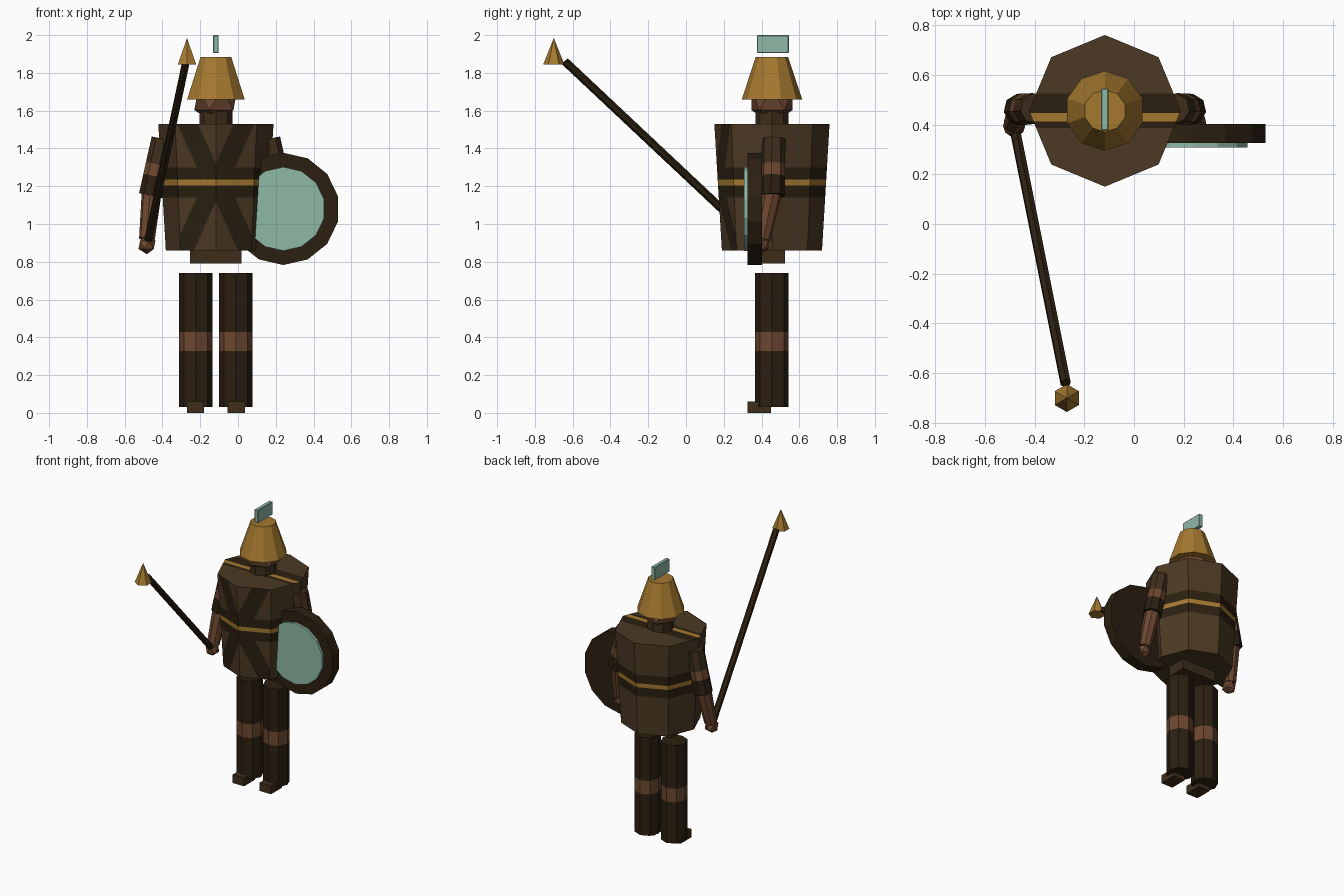
import bpy, bmesh
from mathutils import Vector, Matrix

old = bpy.data.objects.get("Cube")
if old:
    bpy.data.objects.remove(old, do_unlink=True)

CX, CY = -0.117, 0.455   # body axis


def material(name, code):
    def linear(pair):
        c = int(pair, 16) / 255
        return c / 12.92 if c < 0.04045 else ((c + 0.055) / 1.055) ** 2.4
    rgba = [linear(code[i:i + 2]) for i in (0, 2, 4)] + [1]
    m = bpy.data.materials.new(name)
    m.use_nodes = True
    m.diffuse_color = rgba
    shader = m.node_tree.nodes["Principled BSDF"]
    shader.inputs["Base Color"].default_value = rgba
    shader.inputs["Roughness"].default_value = 0.8
    return m


DARK = material("dark_leather", "2B1F10")
BROWN = material("brown_leather", "4C3923")
SLEEVE = material("worn_leather", "3E2D1B")
SKIN = material("skin", "6C4730")
GOLD = material("gold", "A5792F")
TEAL = material("pale_teal", "8FB8A6")


def finish(name, bm, mats):
    bmesh.ops.recalc_face_normals(bm, faces=bm.faces)
    mesh = bpy.data.meshes.new(name)
    bm.to_mesh(mesh)
    bm.free()
    for m in mats:
        mesh.materials.append(m)
    ob = bpy.data.objects.new(name, mesh)
    bpy.context.collection.objects.link(ob)
    return ob


def cut(bm, point, normal, test=lambda f: True):
    faces = [f for f in bm.faces if test(f)]
    edges = {e for f in faces for e in f.edges}
    verts = {v for f in faces for v in f.verts}
    bmesh.ops.bisect_plane(bm, geom=list(verts) + list(edges) + faces, dist=1e-5,
                           plane_co=point, plane_no=normal)


def rod(name, start, end, r1, r2, sides, mats, bands=()):
    """Tapered prism between two points; bands = (fraction where it starts, slot)."""
    start, end = Vector(start), Vector(end)
    axis = end - start
    turn = Vector((0, 0, 1)).rotation_difference(axis.normalized())
    bm = bmesh.new()
    bmesh.ops.create_cone(bm, cap_ends=True, segments=sides, radius1=r1, radius2=r2,
                          depth=axis.length,
                          matrix=Matrix.Translation((start + end) / 2) @ turn.to_matrix().to_4x4())
    for at, slot in bands:
        cut(bm, start + axis * at, axis)
    for f in bm.faces:
        t = (f.calc_center_median() - start).dot(axis) / axis.length_squared
        for at, slot in bands:
            if t > at:
                f.material_index = slot
    return finish(name, bm, mats)


def box(name, low, high, mat, bevel=0):
    low, high = Vector(low), Vector(high)
    bm = bmesh.new()
    bmesh.ops.create_cube(bm, size=1, matrix=Matrix.Translation((low + high) / 2)
                          @ Matrix.Diagonal((high - low).to_4d()))
    if bevel:
        bmesh.ops.bevel(bm, geom=bm.edges[:], offset=bevel, segments=1, affect='EDGES')
    return finish(name, bm, [mat])


def ball(name, centre, radius, mat):
    bm = bmesh.new()
    bmesh.ops.create_icosphere(bm, subdivisions=1, radius=radius,
                               matrix=Matrix.Translation(centre))
    return finish(name, bm, [mat])


# Torso: octagonal tunic with belt, crossed front straps and shoulder stripe
LOW, HIGH, MID = 0.86, 1.53, 1.22
BELT, TRIM = 0.08, 0.015
bm = bmesh.new()
bmesh.ops.create_cone(bm, cap_ends=True, segments=8, radius1=0.265, radius2=0.305,
                      depth=HIGH - LOW, matrix=Matrix.Translation((CX, CY, (LOW + HIGH) / 2)))
bm.normal_update()


def is_top(f):
    return f.normal.z > 0.9


def is_front(f):
    return f.normal.y < -0.6


def is_side(f):
    return abs(f.normal.z) < 0.5


for h in (-BELT, -TRIM, TRIM, BELT):
    cut(bm, (0, 0, MID + h), (0, 0, 1), is_side)
for y in (0.385, 0.412, 0.447, 0.525):
    cut(bm, (0, y, 0), (0, 1, 0), is_top)
SLOPE, INNER, OUTER = 0.45, -0.045, 0.065   # strap edges: distance = edge + slope * height
for side in (-1, 1):
    for up in (-1, 1):
        for edge in (INNER, OUTER):
            cut(bm, (CX + side * edge, 0, MID), (1, 0, -side * up * SLOPE),
                lambda f: is_front(f)
                and (f.calc_center_median().z - MID) * up > BELT
                and (f.calc_center_median().x - CX) * side > 0)
bm.normal_update()
for f in bm.faces:
    c = f.calc_center_median()
    h, x = abs(c.z - MID), abs(c.x - CX)
    if is_top(f):
        f.material_index = 2 if 0.412 < c.y < 0.447 else 1 if 0.385 < c.y < 0.525 else 0
    elif is_side(f):
        strap = is_front(f) and INNER < x - SLOPE * h < OUTER
        f.material_index = 2 if h < TRIM else 1 if h < BELT or strap else 0
finish("torso", bm, [BROWN, DARK, GOLD])

# Hips, neck, head, helmet and crest
box("hips", (CX - 0.136, CY - 0.07, 0.79), (CX + 0.136, CY + 0.07, 0.87), SLEEVE)
rod("neck", (CX, CY, 1.5), (CX, CY, 1.6), 0.088, 0.088, 8, [SLEEVE])
ball("head", (CX, CY, 1.66), 0.128, SKIN)
rod("helmet", (CX, CY, 1.66), (CX, CY, 1.885), 0.16, 0.085, 10, [GOLD])
box("crest", (CX - 0.015, 0.375, 1.905), (CX + 0.015, 0.545, 2.0), TEAL, 0.004)

# Limbs
for side, label in ((1, "left"), (-1, "right")):
    def at(x, y, z):
        return (CX + side * x, y, z)
    rod(label + "_upper_arm", at(0.28, 0.465, 1.45), at(0.345, 0.46, 1.15), 0.062, 0.064, 8,
        [SLEEVE, SKIN, DARK], ((0.45, 1), (0.66, 2)))
    rod(label + "_forearm", at(0.338, 0.46, 1.19), at(0.365, 0.405, 0.92), 0.054, 0.042, 8, [SKIN])
    ball(label + "_hand", at(0.365, 0.395, 0.89), 0.05, SKIN)
    rod(label + "_leg", at(0.106, CY, 0.03), at(0.106, CY, 0.74), 0.0885, 0.0885, 8,
        [DARK, SKIN], ((0.42, 1), (0.56, 0)))
    foot = CX + side * 0.108
    box(label + "_foot", (foot - 0.046, 0.325, 0), (foot + 0.046, 0.45, 0.06), SLEEVE)

# Shield with pale face plate
SX, SZ = 0.24, 1.08
rod("shield", (SX, 0.325, SZ), (SX, 0.402, SZ), 0.297, 0.297, 14, [DARK])
rod("shield_face", (SX, 0.308, SZ), (SX, 0.33, SZ), 0.222, 0.222, 14, [TEAL])

# Spear held by the right hand
rod("spear_shaft", (-0.475, 0.36, 0.92), (-0.275, -0.64, 1.86), 0.022, 0.022, 6, [DARK])
rod("spear_tip", (-0.27, -0.70, 1.845), (-0.27, -0.70, 1.985), 0.056, 0, 6, [GOLD])
